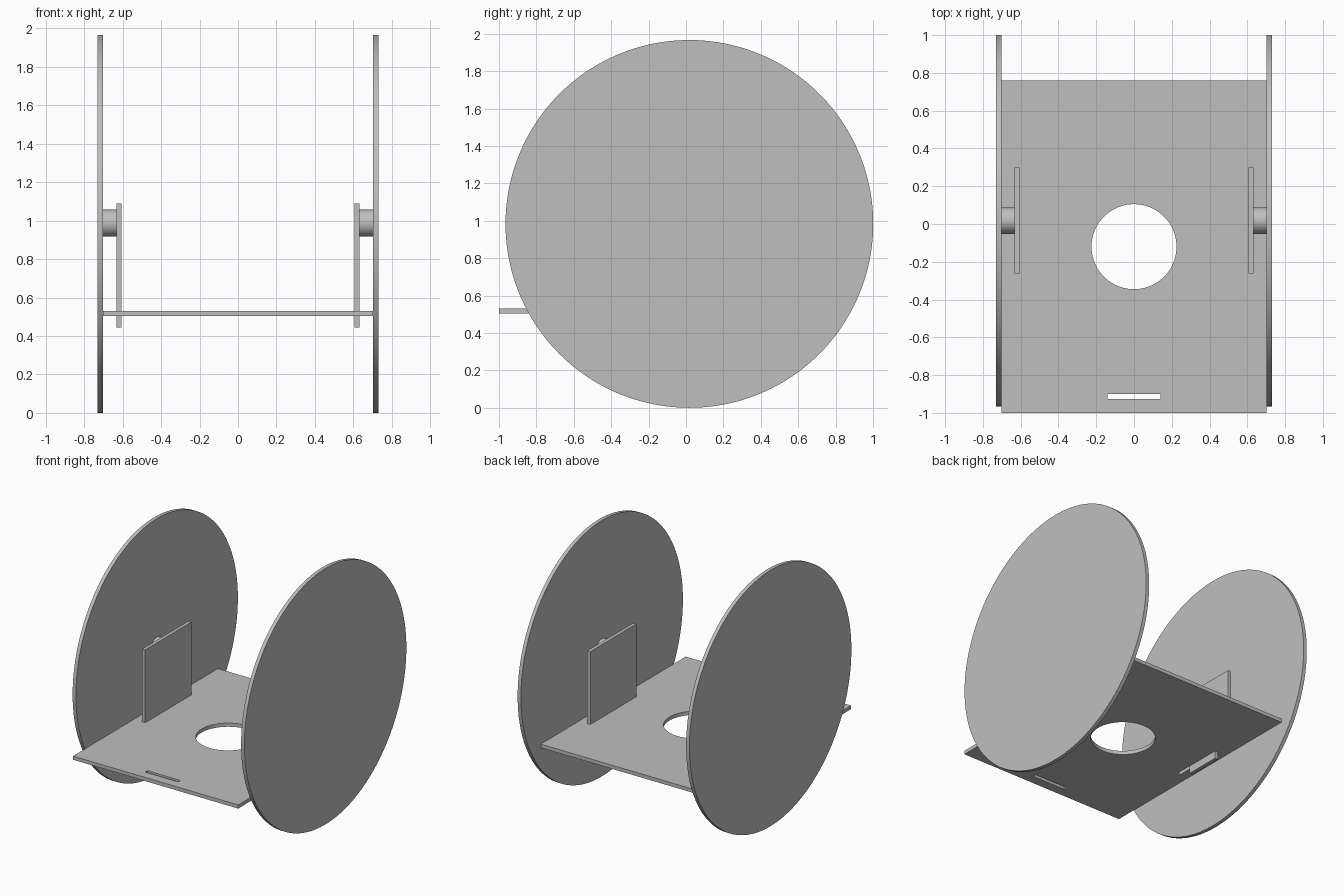
import bpy
import bmesh
from math import cos, sin, tau, radians
from mathutils import Matrix

cube = bpy.data.objects.get("Cube")
if cube:
    bpy.data.objects.remove(cube, do_unlink=True)

grey = bpy.data.materials.new("plain grey")
grey.use_nodes = True
colour = (0.52, 0.52, 0.52, 1)
grey.diffuse_color = colour
grey.node_tree.nodes["Principled BSDF"].inputs["Base Color"].default_value = colour

# Axis swap that stands a flat panel up: drawn (x, y) becomes (y, z), thickness runs along x
UPRIGHT = Matrix(((0, 0, 1, 0), (1, 0, 0, 0), (0, 1, 0, 0), (0, 0, 0, 1)))


def rect(x0, x1, y0, y1):
    return [(x0, y0), (x1, y0), (x1, y1), (x0, y1)]


def circle(x, y, r, n=128):
    return [(x + r * cos(tau * i / n), y + r * sin(tau * i / n)) for i in range(n)]


def panel(name, outlines, low, high, axes=Matrix()):
    """Extrude a filled outline (later outlines are holes) from low to high."""
    curve = bpy.data.curves.new(name, "CURVE")
    curve.dimensions = "2D"
    curve.fill_mode = "BOTH"
    curve.extrude = (high - low) / 2
    for points in outlines:
        spline = curve.splines.new("POLY")
        spline.points.add(len(points) - 1)
        for point, (x, y) in zip(spline.points, points):
            point.co = (x, y, 0, 1)
        spline.use_cyclic_u = True
    drawing = bpy.data.objects.new(name + "_outline", curve)
    bpy.context.collection.objects.link(drawing)
    bpy.context.view_layer.update()
    evaluated = drawing.evaluated_get(bpy.context.evaluated_depsgraph_get())
    mesh = bpy.data.meshes.new_from_object(evaluated)
    bpy.data.objects.remove(drawing, do_unlink=True)
    bpy.data.curves.remove(curve)

    # Weld caps to walls, place the part and shade its round walls smooth
    bm = bmesh.new()
    bm.from_mesh(mesh)
    bmesh.ops.remove_doubles(bm, verts=bm.verts, dist=0.0001)
    bm.transform(axes @ Matrix.Translation((0, 0, (low + high) / 2)))
    bmesh.ops.recalc_face_normals(bm, faces=bm.faces)
    for face in bm.faces:
        face.smooth = True
        face.material_index = 0
    bm.to_mesh(mesh)
    bm.free()
    mesh.set_sharp_from_angle(angle=radians(30))
    mesh.materials.clear()
    mesh.materials.append(grey)
    mesh.name = name
    obj = bpy.data.objects.new(name, mesh)
    bpy.context.collection.objects.link(obj)
    return obj


# Base plate with a round opening, a front slot and a tab slot on each side
panel("base_plate", [
    rect(-0.702, 0.702, -1, 0.76),
    circle(0, -0.12, 0.225),
    rect(-0.14, 0.14, -0.927, -0.9),
    rect(0.605, 0.632, -0.26, 0.02),
    rect(-0.632, -0.605, -0.26, 0.02),
], 0.503, 0.531)

# Square bracket with a narrower tab reaching down through the plate
AXLE_Y, AXLE_Z = 0.018, 0.983
bracket = [(AXLE_Y + y, z) for y, z in (
    (-0.14, 0.445), (0.14, 0.445), (0.14, 0.531), (0.28, 0.531),
    (0.28, 1.09), (-0.28, 1.09), (-0.28, 0.531), (-0.14, 0.531))]

# Wheel, hub and bracket on each side
for side, sign in (("left", 1), ("right", -1)):
    parts = (
        ("wheel", circle(AXLE_Y, AXLE_Z, 0.983, 192), 0.702, 0.73),
        ("hub", circle(AXLE_Y, AXLE_Z + 0.004, 0.07, 64), 0.632, 0.702),
        ("bracket", bracket, 0.605, 0.632),
    )
    for part, outline, near, far in parts:
        low, high = sorted((sign * near, sign * far))
        panel(f"{side}_{part}", [outline], low, high, UPRIGHT)
